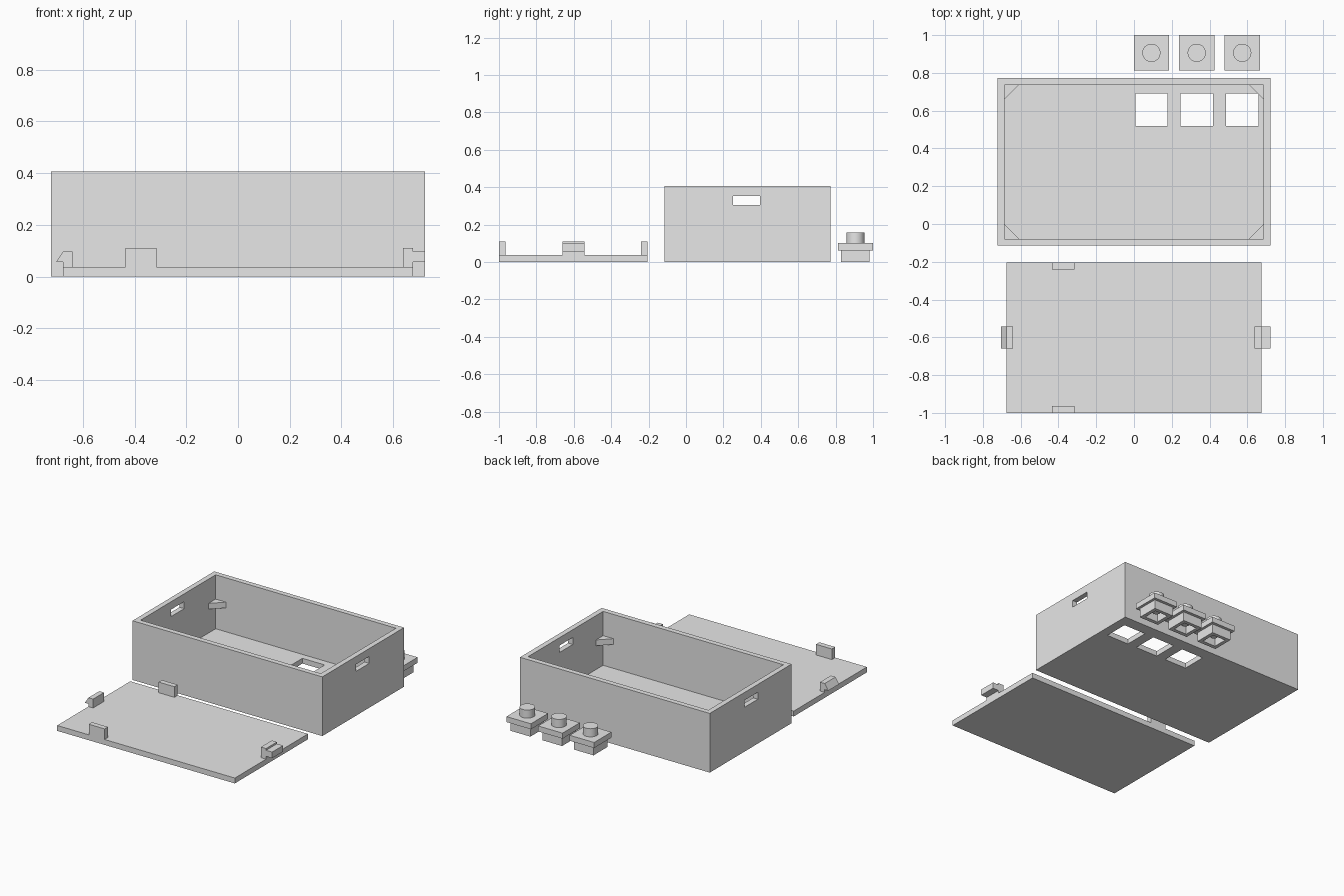
import bpy
import bmesh

if "Cube" in bpy.data.objects:
    bpy.data.objects.remove(bpy.data.objects["Cube"], do_unlink=True)

grey = bpy.data.materials.new("plain_grey")
grey.use_nodes = True
grey.diffuse_color = (0.8, 0.8, 0.8, 1)
grey.node_tree.nodes["Principled BSDF"].inputs["Base Color"].default_value = (0.8, 0.8, 0.8, 1)


def prism(name, points, axis, low, high):
    """Extrude a closed outline along an axis ('y' uses x,z points; 'z' uses x,y)."""
    bm = bmesh.new()

    def place(a, b, h):
        return (a, h, b) if axis == "y" else (a, b, h)

    face = bm.faces.new([bm.verts.new(place(a, b, low)) for a, b in points])
    made = bmesh.ops.extrude_face_region(bm, geom=[face])["geom"]
    for v in made:
        if isinstance(v, bmesh.types.BMVert):
            v.co["xyz".index(axis)] = high
    bmesh.ops.recalc_face_normals(bm, faces=bm.faces)
    mesh = bpy.data.meshes.new(name)
    bm.to_mesh(mesh)
    bm.free()
    mesh.materials.append(grey)
    obj = bpy.data.objects.new(name, mesh)
    bpy.context.collection.objects.link(obj)
    return obj


def block(name, x, y, z):
    corners = [(x[0], y[0]), (x[1], y[0]), (x[1], y[1]), (x[0], y[1])]
    return prism(name, corners, "z", *z)


def cylinder(name, radius, x, y, z):
    bpy.ops.mesh.primitive_cylinder_add(vertices=48, radius=radius, depth=z[1] - z[0],
                                        location=(x, y, (z[0] + z[1]) / 2))
    obj = bpy.context.object
    obj.name = name
    obj.data.materials.append(grey)
    bpy.ops.object.shade_smooth_by_angle()
    return obj


def combine(target, tools, operation):
    """Apply booleans to the target, then remove the tools."""
    for tool in tools:
        mod = target.modifiers.new("boolean", "BOOLEAN")
        mod.operation = operation
        mod.solver = "EXACT"
        mod.object = tool
        with bpy.context.temp_override(object=target, active_object=target,
                                       selected_objects=[target]):
            bpy.ops.object.modifier_apply(modifier=mod.name)
        bpy.data.objects.remove(tool, do_unlink=True)


WALL = 0.036
X, Y0, Y1, TOP = 0.722, -0.115, 0.773, 0.407
BUTTONS = [0.092, 0.332, 0.573]

# Open case: hollow, side slots and button windows in the floor
case = block("case", (-X, X), (Y0, Y1), (0, TOP))
cuts = [block("cavity", (-X + WALL, X - WALL), (Y0 + WALL, Y1 - WALL), (WALL, 0.6)),
        block("slots", (-1, 1), (0.25, 0.395), (0.305, 0.353))]
cuts += [block("window", (x - 0.085, x + 0.085), (0.52, 0.69), (-0.1, 0.1)) for x in BUTTONS]
combine(case, cuts, "DIFFERENCE")

# Triangular rests in the inner corners
LEG = 0.078
for sx, side in ((-1, "right"), (1, "left")):
    for y, sy, end in ((Y0 + WALL, 1, "front"), (Y1 - WALL, -1, "back")):
        cx = sx * (X - WALL)
        prism(f"corner_rest_{end}_{side}",
              [(cx, y), (cx - sx * LEG, y), (cx, y + sy * LEG)], "z", 0.2, 0.24)

# Lid plate with locating tabs
block("lid", (-0.676, 0.676), (-1, -0.205), (0, 0.037))
for name, y in (("front", (-1, -0.964)), ("back", (-0.241, -0.205))):
    block(f"lid_tab_{name}", (-0.435, -0.315), y, (0.037, 0.11))

# Snap clips: a wedge hook and a square tongue
prism("lid_hook_right", [(-0.64, 0.037), (-0.64, 0.098), (-0.676, 0.098),
                         (-0.703, 0.056), (-0.676, 0.056), (-0.676, 0.037)],
      "y", -0.66, -0.542)
prism("lid_tongue_left", [(0.637, 0.037), (0.676, 0.037), (0.676, 0.056), (0.722, 0.056),
                          (0.722, 0.098), (0.676, 0.098), (0.676, 0.11), (0.637, 0.11)],
      "y", -0.66, -0.542)

# Loose push buttons: stepped base, round cap, hollow underside
BY = 0.906
for i, x in enumerate(BUTTONS, 1):
    base = block(f"button_base_{i}", (x - 0.075, x + 0.075), (BY - 0.076, BY + 0.074), (0, 0.08))
    flange = block("flange", (x - 0.093, x + 0.093), (BY - 0.094, BY + 0.094), (0.063, 0.101))
    combine(base, [flange], "UNION")
    recess = block("recess", (x - 0.05, x + 0.05), (BY - 0.05, BY + 0.05), (-0.1, 0.06))
    combine(base, [recess], "DIFFERENCE")
    cylinder(f"button_cap_{i}", 0.048, x, BY, (0.101, 0.157))
    cylinder(f"button_stem_{i}", 0.025, x, BY, (0.03, 0.06))
